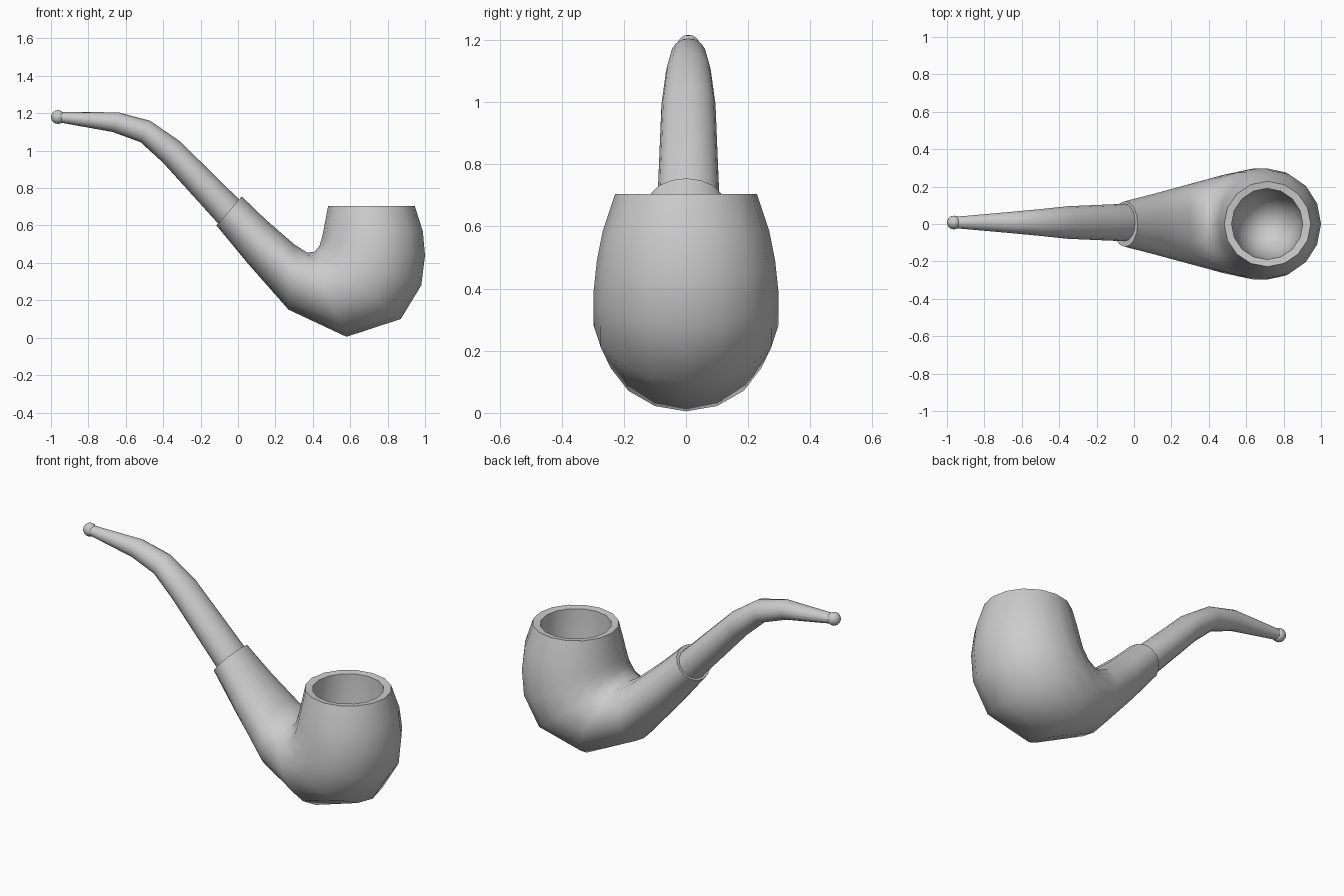
import bpy, bmesh, math
from mathutils import Vector

if "Cube" in bpy.data.objects:
    bpy.data.objects.remove(bpy.data.objects["Cube"], do_unlink=True)

SIDES = 16

grey = bpy.data.materials.new("plain grey")
grey.use_nodes = True
colour = (0.6, 0.6, 0.6, 1)
grey.diffuse_color = colour
grey.node_tree.nodes["Principled BSDF"].inputs["Base Color"].default_value = colour


def finish(bm, name):
    """Turn a bmesh into a smooth shaded object."""
    bmesh.ops.recalc_face_normals(bm, faces=bm.faces[:])
    mesh = bpy.data.meshes.new(name)
    bm.to_mesh(mesh)
    bm.free()
    mesh.materials.append(grey)
    obj = bpy.data.objects.new(name, mesh)
    bpy.context.collection.objects.link(obj)
    bpy.ops.object.select_all(action='DESELECT')
    obj.select_set(True)
    bpy.context.view_layer.objects.active = obj
    bpy.ops.object.shade_smooth_by_angle(angle=math.radians(60))
    return obj


def loft(name, sections, y=0.0):
    """Join elliptical rings, each given by two side points (x, z) and a half width."""
    bm = bmesh.new()
    rings = []
    for ax, az, bx, bz, w in sections:
        a, b = Vector((ax, y, az)), Vector((bx, y, bz))
        mid, half, side = (a + b) / 2, (a - b) / 2, Vector((0, w, 0))
        angles = [math.tau * i / SIDES for i in range(SIDES)]
        rings.append([bm.verts.new(mid + half * math.cos(t) + side * math.sin(t))
                      for t in angles])
    for r, s in zip(rings, rings[1:]):
        for i in range(SIDES):
            j = (i + 1) % SIDES
            bm.faces.new((r[i], r[j], s[j], s[i]))
    bm.faces.new(rings[0])
    bm.faces.new(rings[-1])
    return finish(bm, name)


# Shank sweeping into the bowl, over the rim and down into the chamber
outside = [
    (-0.115, 0.60, 0.02, 0.755, 0.122),
    (0.05, 0.40, 0.15, 0.63, 0.16),
    (0.27, 0.15, 0.30, 0.50, 0.21),
    (0.58, 0.005, 0.37, 0.455, 0.262),
    (0.87, 0.10, 0.41, 0.46, 0.297),
    (0.98, 0.28, 0.435, 0.49, 0.298),
    (1.0, 0.44, 0.45, 0.54, 0.287),
    (0.988, 0.57, 0.462, 0.60, 0.268),
    (0.945, 0.705, 0.482, 0.705, 0.228),
]
chamber = [(0.712 + r, z, 0.712 - r, z, r) for r, z in
           [(0.19, 0.70), (0.185, 0.52), (0.16, 0.39), (0.11, 0.30), (0.04, 0.26)]]
loft("bowl_and_shank", outside + chamber)

# Bent stem, starting inside the shank
loft("stem", [
    (-0.05, 0.54, 0.06, 0.68, 0.10),
    (-0.11, 0.615, 0.0, 0.745, 0.10),
    (-0.40, 0.935, -0.31, 1.05, 0.087),
    (-0.52, 1.045, -0.47, 1.16, 0.072),
    (-0.67, 1.10, -0.64, 1.205, 0.057),
    (-0.96, 1.152, -0.96, 1.207, 0.03),
], y=0.008)

# Rounded knob on the mouth end
knob = bmesh.new()
bmesh.ops.create_uvsphere(knob, u_segments=12, v_segments=8, radius=0.037)
bmesh.ops.translate(knob, verts=knob.verts[:], vec=(-0.963, 0.008, 1.18))
finish(knob, "mouth_knob")
